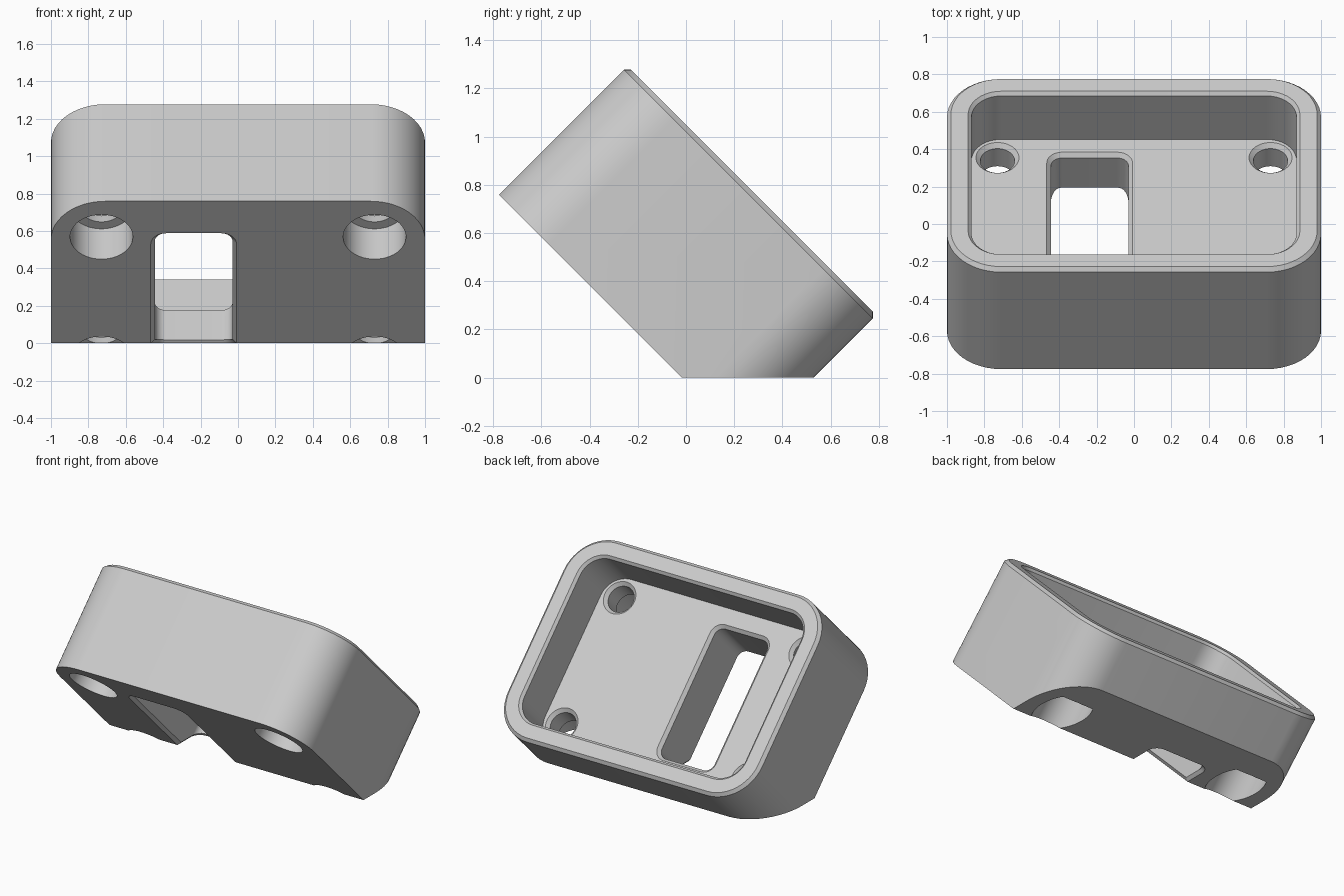
import bpy, bmesh, math
from mathutils import Matrix

if "Cube" in bpy.data.objects:
    bpy.data.objects.remove(bpy.data.objects["Cube"])

TILT = Matrix.Rotation(math.radians(-45), 4, 'X')   # enclosure leans back 45 degrees
CY = -0.355                                         # centre along the slope
SEG = 12

grey = bpy.data.materials.new("light_grey")
grey.diffuse_color = (0.6, 0.6, 0.6, 1)
grey.use_nodes = True
grey.node_tree.nodes["Principled BSDF"].inputs["Base Color"].default_value = grey.diffuse_color


def rounded_ring(cx, cy, hx, hy, r, z):
    """Points of a rounded rectangle (a circle when hx = hy = r)."""
    pts = []
    for k, (sx, sy) in enumerate([(1, 1), (-1, 1), (-1, -1), (1, -1)]):
        for i in range(SEG + 1):
            a = math.pi / 2 * (k + i / SEG)
            pts.append((cx + sx * (hx - r) + r * math.cos(a),
                        cy + sy * (hy - r) + r * math.sin(a), z))
    return pts


def loft(name, rings, matrix, cut_ground=False):
    """Closed solid through a stack of rounded rings."""
    bm = bmesh.new()
    loops = [[bm.verts.new(p) for p in rounded_ring(*r)] for r in rings]
    n = len(loops[0])
    for a, b in zip(loops, loops[1:]):
        for i in range(n):
            j = (i + 1) % n
            bm.faces.new((a[i], a[j], b[j], b[i]))
    bm.faces.new(loops[0][::-1])
    bm.faces.new(loops[-1])
    bmesh.ops.remove_doubles(bm, verts=bm.verts, dist=1e-5)
    bm.transform(matrix)
    if cut_ground:
        geom = bm.verts[:] + bm.edges[:] + bm.faces[:]
        res = bmesh.ops.bisect_plane(bm, geom=geom, plane_co=(0, 0, 0),
                                     plane_no=(0, 0, 1), clear_inner=True)
        edges = [e for e in res["geom_cut"] if isinstance(e, bmesh.types.BMEdge)]
        bmesh.ops.holes_fill(bm, edges=edges, sides=0)
    bmesh.ops.recalc_face_normals(bm, faces=bm.faces)
    me = bpy.data.meshes.new(name)
    bm.to_mesh(me)
    bm.free()
    me.materials.append(grey)
    ob = bpy.data.objects.new(name, me)
    bpy.context.collection.objects.link(ob)
    return ob


# Tray: outer wall, chamfered rim, inner wall and floor
body_rings = [(0, CY, 1 - i, 0.73 - i, 0.29 - i, s) for i, s in [
    (0, -0.012), (0, 0.721), (0.021, 0.742),
    (0.113, 0.742), (0.131, 0.724), (0.131, 0.396)]]
body = loft("enclosure", body_rings, TILT, cut_ground=True)

cutters = []

# Counterbored screw holes in the four corners
hole = [(0.168, -0.15), (0.168, 0.217), (0.115, 0.217), (0.092, 0.24),
        (0.092, 0.373), (0.125, 0.406)]
for sx in (-1, 1):
    for sy in (-1, 1):
        rings = [(sx * 0.73, CY + sy * 0.46, r, r, r, s) for r, s in hole]
        cutters.append(loft("screw_hole_cutter", rings, TILT))

# Cable slot, chamfered on both faces
slot = [(0.042, -0.032), (0, 0.010), (0, 0.374), (0.042, 0.416)]
rings = [(-0.237, -0.348, 0.2075 + e, 0.473 + e, 0.06 + e, s) for e, s in slot]
cutters.append(loft("slot_cutter", rings, TILT))

# Chamfer where the slot meets the ground face
rings = [(-0.237, (y - 0.1) / 2, hx, (y + 0.1) / 2, r, z) for hx, y, r, z in
         [(0.2375, 0.21, 0.08, -0.01), (0.2075, 0.193, 0.06, 0.02)]]
cutters.append(loft("slot_chamfer_cutter", rings, Matrix.Identity(4)))

# Apply the cuts
bpy.context.view_layer.objects.active = body
for c in cutters:
    mod = body.modifiers.new("cut", 'BOOLEAN')
    mod.operation = 'DIFFERENCE'
    mod.solver = 'EXACT'
    mod.object = c
    bpy.ops.object.modifier_apply(modifier=mod.name)
    bpy.data.objects.remove(c, do_unlink=True)

body.select_set(True)
bpy.ops.object.shade_smooth_by_angle(angle=math.radians(25))
